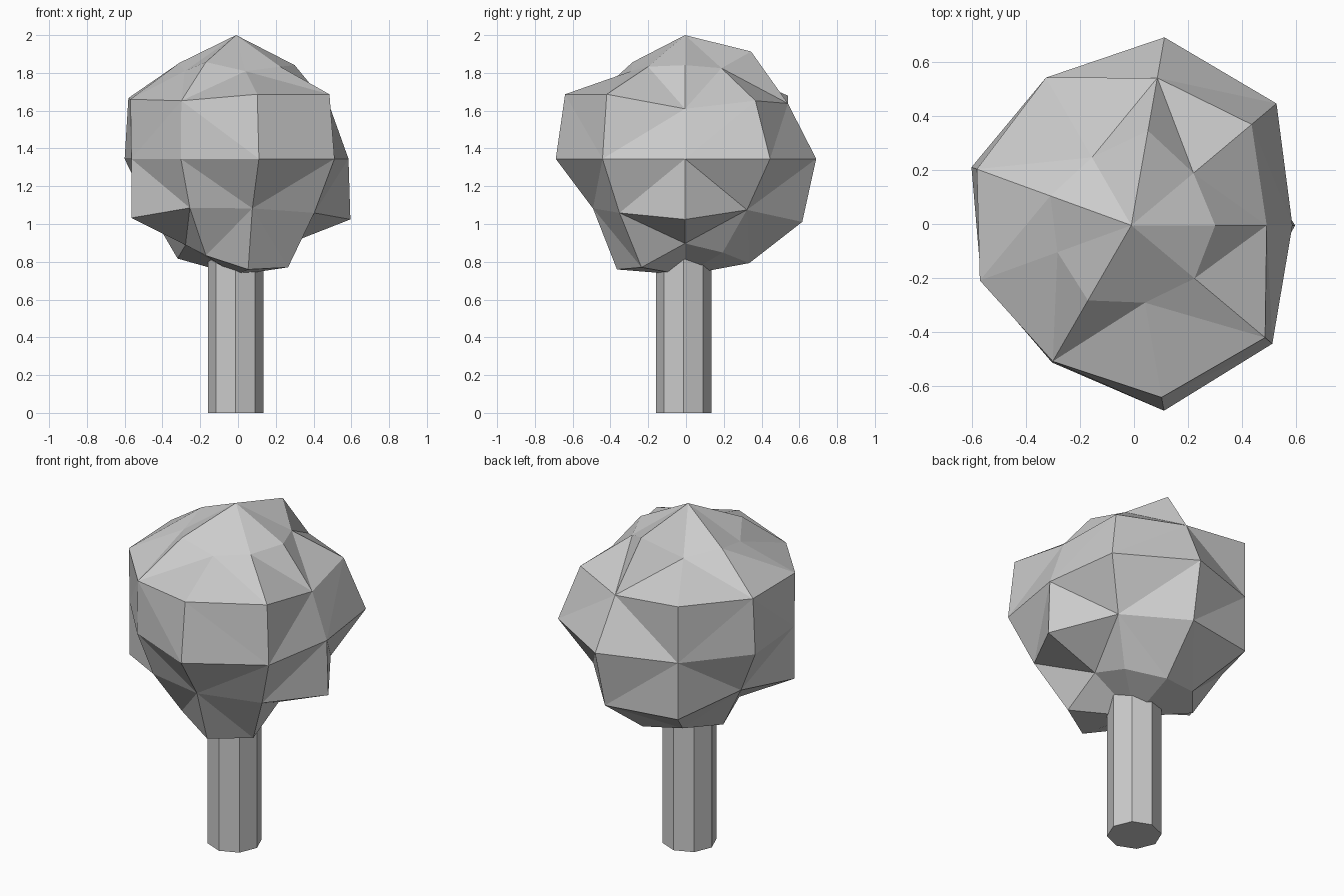
import bpy
import bmesh
from math import sin, cos, tau

default_cube = bpy.data.objects.get("Cube")
if default_cube:
    bpy.data.objects.remove(default_cube, do_unlink=True)


def make_material(name, colour):
    mat = bpy.data.materials.new(name)
    mat.use_nodes = True
    mat.diffuse_color = colour
    mat.node_tree.nodes["Principled BSDF"].inputs["Base Color"].default_value = colour
    return mat


def add_object(name, bm, mat):
    bmesh.ops.recalc_face_normals(bm, faces=bm.faces[:])
    mesh = bpy.data.meshes.new(name)
    bm.to_mesh(mesh)
    bm.free()
    mesh.materials.append(mat)
    obj = bpy.data.objects.new(name, mesh)
    bpy.context.collection.objects.link(obj)
    return obj


grey = make_material("plain_grey", (0.6, 0.6, 0.6, 1.0))

# Trunk: straight eight-sided post running up into the crown
TRUNK_RADIUS, TRUNK_HEIGHT = 0.147, 0.84
bm = bmesh.new()
bmesh.ops.create_cone(bm, cap_ends=True, segments=8, radius1=TRUNK_RADIUS,
                      radius2=TRUNK_RADIUS, depth=TRUNK_HEIGHT)
bmesh.ops.translate(bm, verts=bm.verts[:], vec=(-0.013, -0.013, TRUNK_HEIGHT / 2))
add_object("trunk", bm, grey)

# Crown: nine-sided faceted ball; each ring has a height slope
# and one radius per corner, so every corner moves along its own ray
CENTRE_X, CENTRE_Y, CENTRE_Z = -0.01, -0.005, 1.345
RINGS = [
    (1.6, (.31, .30, .355, .29, .318, .29, .32, .29, .305)),
    (.53, (.50, .58, .553, .63, .607, .595, .58, .645, .645)),
    (0, (.595, .70, .705, .63, .628, .59, .585, .695, .68)),
    (-.53, (.605, .51, .63, .63, .495, .59, .49, .495, .54)),
    (-1.6, (.28, .31, .345, .328, .33, .285, .32, .366, .359)),
]
bm = bmesh.new()
rings = []
for slope, radii in RINGS:
    count = len(radii)
    rings.append([bm.verts.new((CENTRE_X + r * cos(tau * k / count),
                                CENTRE_Y + r * sin(tau * k / count),
                                CENTRE_Z + slope * r))
                  for k, r in enumerate(radii)])
top = bm.verts.new((CENTRE_X, CENTRE_Y, 2))
bottom = bm.verts.new((CENTRE_X, CENTRE_Y, 0.73))

for k in range(count):
    n = (k + 1) % count
    bm.faces.new((top, rings[0][k], rings[0][n]))
    bm.faces.new((bottom, rings[-1][n], rings[-1][k]))
    for upper, lower in zip(rings, rings[1:]):
        bm.faces.new((upper[k], lower[k], lower[n], upper[n]))
bmesh.ops.triangulate(bm, faces=bm.faces[:], quad_method='SHORT_EDGE')
add_object("crown", bm, grey)
